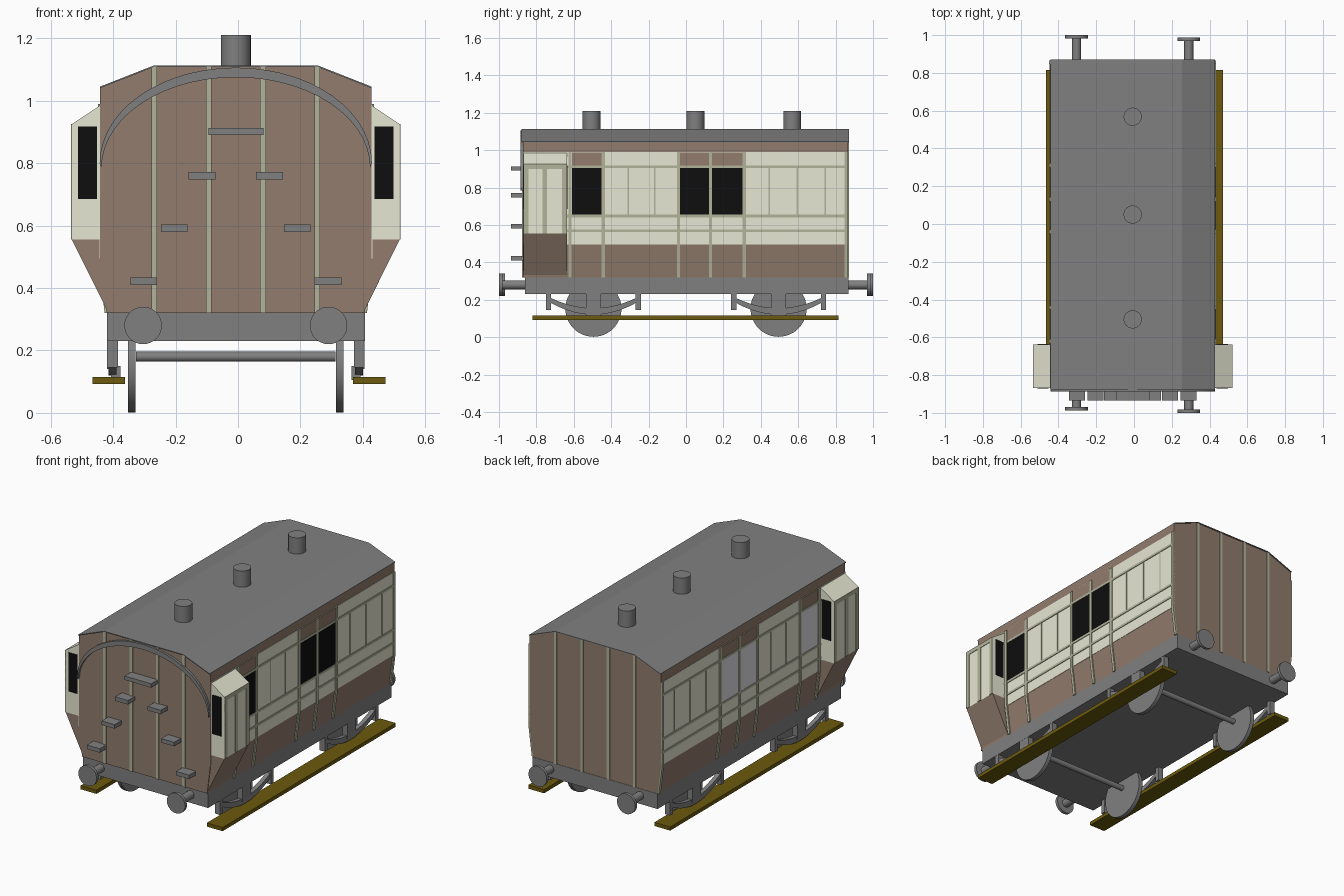
import bpy, bmesh, math
from mathutils import Matrix, Vector

if "Cube" in bpy.data.objects:
    bpy.data.objects.remove(bpy.data.objects["Cube"])

CX = -0.007  # body centre line


def material(name, rgb):
    lin = [(c / 255 / 12.92) if c < 11 else ((c / 255 + 0.055) / 1.055) ** 2.4 for c in rgb]
    m = bpy.data.materials.new(name)
    m.use_nodes = True
    m.diffuse_color = (*lin, 1)
    m.node_tree.nodes["Principled BSDF"].inputs["Base Color"].default_value = (*lin, 1)
    return m


GREY = material("iron grey", (128, 128, 128))
BROWN = material("body brown", (145, 124, 108))
CREAM = material("panel cream", (232, 232, 212))
BEAD = material("beading sage", (178, 180, 155))
BLACK = material("window black", (14, 14, 14))
PALE = material("pale glass", (225, 225, 232))
WOOD = material("footboard olive", (108, 90, 14))


def finish(bm, name, mat, smooth=False, cx=CX):
    bmesh.ops.recalc_face_normals(bm, faces=bm.faces[:])
    me = bpy.data.meshes.new(name)
    bm.to_mesh(me)
    bm.free()
    me.materials.append(mat)
    ob = bpy.data.objects.new(name, me)
    ob.location.x = cx
    bpy.context.collection.objects.link(ob)
    if smooth:
        bpy.ops.object.select_all(action='DESELECT')
        ob.select_set(True)
        bpy.context.view_layer.objects.active = ob
        bpy.ops.object.shade_smooth_by_angle(angle=math.radians(35))
    return ob


def prism(name, a, b, mat, **kw):
    """Solid between two matching outlines of 3D points."""
    bm = bmesh.new()
    va, vb = [bm.verts.new(p) for p in a], [bm.verts.new(p) for p in b]
    n = len(a)
    bm.faces.new(va)
    bm.faces.new(vb[::-1])
    for i in range(n):
        bm.faces.new((va[i], vb[i], vb[(i + 1) % n], va[(i + 1) % n]))
    return finish(bm, name, mat, **kw)


def extrude_y(name, xz, y0, y1, mat, **kw):
    return prism(name, [(x, y0, z) for x, z in xz], [(x, y1, z) for x, z in xz], mat, **kw)


def extrude_x(name, yz, x0, x1, mat, **kw):
    return prism(name, [(x0, y, z) for y, z in yz], [(x1, y, z) for y, z in yz], mat, **kw)


def box(name, x0, x1, y0, y1, z0, z1, mat, **kw):
    return extrude_y(name, [(x0, z0), (x1, z0), (x1, z1), (x0, z1)], y0, y1, mat, **kw)


def rod(name, centre, radius, depth, axis, mat, sides=32):
    bm = bmesh.new()
    rot = Vector((0, 0, 1)).rotation_difference(Vector(axis)).to_matrix().to_4x4()
    bmesh.ops.create_cone(bm, cap_ends=True, segments=sides, radius1=radius, radius2=radius,
                          depth=depth, matrix=Matrix.Translation(centre) @ rot)
    return finish(bm, name, mat, smooth=True)


# Body shell and roof
FLOOR, WAIST, EAVE, RIDGE = 0.32, 0.495, 1.04, 1.108
HALF, FOOT, FLAT = 0.435, 0.413, 0.262
shell = [(-FOOT, FLOOR), (FOOT, FLOOR), (HALF, WAIST), (HALF, EAVE),
         (FLAT, RIDGE), (-FLAT, RIDGE), (-HALF, EAVE), (-HALF, WAIST)]
extrude_y("body_shell", shell, -0.872, 0.866, BROWN)
top = [(-HALF, EAVE), (-FLAT, RIDGE), (FLAT, RIDGE), (HALF, EAVE)]
extrude_y("roof", top + [(x, z + 0.005) for x, z in top[::-1]], -0.88, 0.872, GREY)
for y in (-0.505, 0.05, 0.568):
    rod("roof_lamp", (0, y, 1.155), 0.048, 0.11, (0, 0, 1), GREY)
box("underframe", -FOOT, FOOT, -0.862, 0.868, 0.23, FLOOR, GREY)


# Side panelling, laid on the shell as thin plates
def wall(z):
    return HALF if z >= WAIST else FOOT + (HALF - FOOT) * (z - FLOOR) / (WAIST - FLOOR)


def plate(name, s, y0, y1, z0, z1, t, mat):
    cuts = [z0, WAIST, z1] if z0 < WAIST < z1 else [z0, z1]
    outline = [(s * (wall(z) + t), z) for z in cuts] + [(s * (wall(z) - 0.002), z) for z in cuts[::-1]]
    extrude_y(name, outline, y0, y1, mat)


windows = [(-0.61, -0.45), (-0.032, 0.122), (0.14, 0.303)]
for s in (-1, 1):
    plate("side_cream_panel", s, -0.872, 0.866, WAIST, 0.99, 0.002, CREAM)
    for y0, y1 in windows:
        plate("side_window", s, y0, y1, 0.655, 0.907, 0.004, BLACK if s > 0 else PALE)
        plate("window_top_panel", s, y0, y1, 0.915, 0.988, 0.004, BROWN)
    for y in (-0.62, -0.442, -0.04, 0.131, 0.312, 0.857):
        plate("upright_beading", s, y - 0.009, y + 0.009, FLOOR, 0.99, 0.007, BEAD)
    for y in (-0.31, -0.167, 0.445, 0.595, 0.745):
        plate("panel_beading", s, y - 0.004, y + 0.004, 0.65, 0.91, 0.005, BEAD)
    for z in (0.568, 0.648, 0.911):
        plate("waist_beading", s, -0.64, 0.866, z - 0.007, z + 0.007, 0.006, BEAD)

# End beading
for y in (-0.874, 0.868):
    for x, h in ((-0.261, RIDGE), (-0.087, RIDGE), (0.087, RIDGE), (0.261, RIDGE)):
        box("end_beading", x - 0.009, x + 0.009, y - 0.003, y + 0.003, FLOOR, h, BEAD)

# Guard lookouts on both sides
Y0, Y1, OUT, SILL, HEAD = -0.868, -0.637, 0.525, 0.555, 0.925
for s in (-1, 1):
    def side(pts):
        return [(s * x, z) for x, z in pts]
    extrude_y("lookout_lower", side([(0.4, 0.33), (FOOT, 0.33), (OUT, SILL), (0.42, SILL)]), Y0, Y1, BROWN)
    extrude_y("lookout_upper", side([(0.42, SILL), (OUT, SILL), (OUT, HEAD), (0.43, 0.988)]), Y0, Y1, CREAM)
    for y in (Y0, Y1):
        extrude_y("lookout_window", side([(0.445, 0.685), (0.505, 0.685), (0.505, 0.918), (0.445, 0.918)]),
                  y - 0.003, y + 0.003, BLACK)
    face = sorted((s * (OUT - 0.002), s * (OUT + 0.003)))
    for y, w in ((Y0 + 0.013, 0.013), (-0.755, 0.013), (Y1 - 0.013, 0.013)):
        box("lookout_beading", *face, y - w, y + w, SILL, HEAD, BEAD)
    box("lookout_head_beading", *face, Y0, Y1, 0.9, HEAD, BEAD)

# Front arched rail, thin at the feet
steps = 28
angles = [math.pi * i / steps for i in range(steps + 1)]
outer = [(0.436 * math.cos(a), 0.8 + 0.306 * math.sin(a)) for a in angles]
inner = [(0.43 * math.cos(a), 0.785 + 0.29 * math.sin(a)) for a in angles]
for i in range(steps):
    extrude_y("arch_rail", [outer[i], outer[i + 1], inner[i + 1], inner[i]], -0.886, -0.87, GREY)

# Front climbing steps
box("top_step", -0.088, 0.088, -0.935, -0.87, 0.89, 0.913, GREY)
for x, z in ((0.108, 0.76), (0.197, 0.592), (0.295, 0.422)):
    for s in (-1, 1):
        box("climbing_step", s * x - 0.043, s * x + 0.043, -0.935, -0.87, z - 0.012, z + 0.012, GREY)

# Buffers, one long and one short at each end
for s in (-1, 1):
    for end in (-1, 1):
        tip = 1.0 if s * end < 0 else 0.987
        rod("buffer_shank", (s * 0.297, end * (0.85 + tip) / 2, 0.28), 0.024, tip - 0.86, (0, 1, 0), GREY)
        rod("buffer_head", (s * 0.297, end * (tip - 0.009), 0.28), 0.06, 0.018, (0, 1, 0), GREY)

# Running gear
for y in (-0.495, 0.495):
    rod("axle", (0, y, 0.18), 0.016, 0.64, (1, 0, 0), GREY)
    for s in (-1, 1):
        rod("wheel", (s * 0.333, y, 0.152), 0.15, 0.024, (1, 0, 0), GREY, 48)
        x0, x1 = sorted((s * 0.378, s * 0.412))
        box("axle_box", x0, x1, y - 0.04, y + 0.04, 0.14, 0.232, GREY)
        box("axle_box_foot", *sorted((s * 0.37, s * 0.4)), y - 0.04, y + 0.04, 0.105, 0.15, GREY)
        for d in (-1, 1):
            box("spring_hanger", x0, x1, y + d * 0.24 - 0.014, y + d * 0.24 + 0.014, 0.145, 0.232, GREY)
        sag = [-1 + i / 5 for i in range(11)]
        leaf = [(y + 0.24 * t, 0.155 + 0.06 * t * t) for t in sag]
        leaf += [(y + 0.24 * t, 0.12 + 0.07 * t * t) for t in sag[::-1]]
        extrude_x("leaf_spring", leaf, x0 + 0.004, x1 - 0.004, GREY)

# Footboards
for s in (-1, 1):
    box("footboard", s * 0.417 - 0.052, s * 0.417 + 0.052, -0.82, 0.815, 0.093, 0.115, WOOD, cx=0.003)
